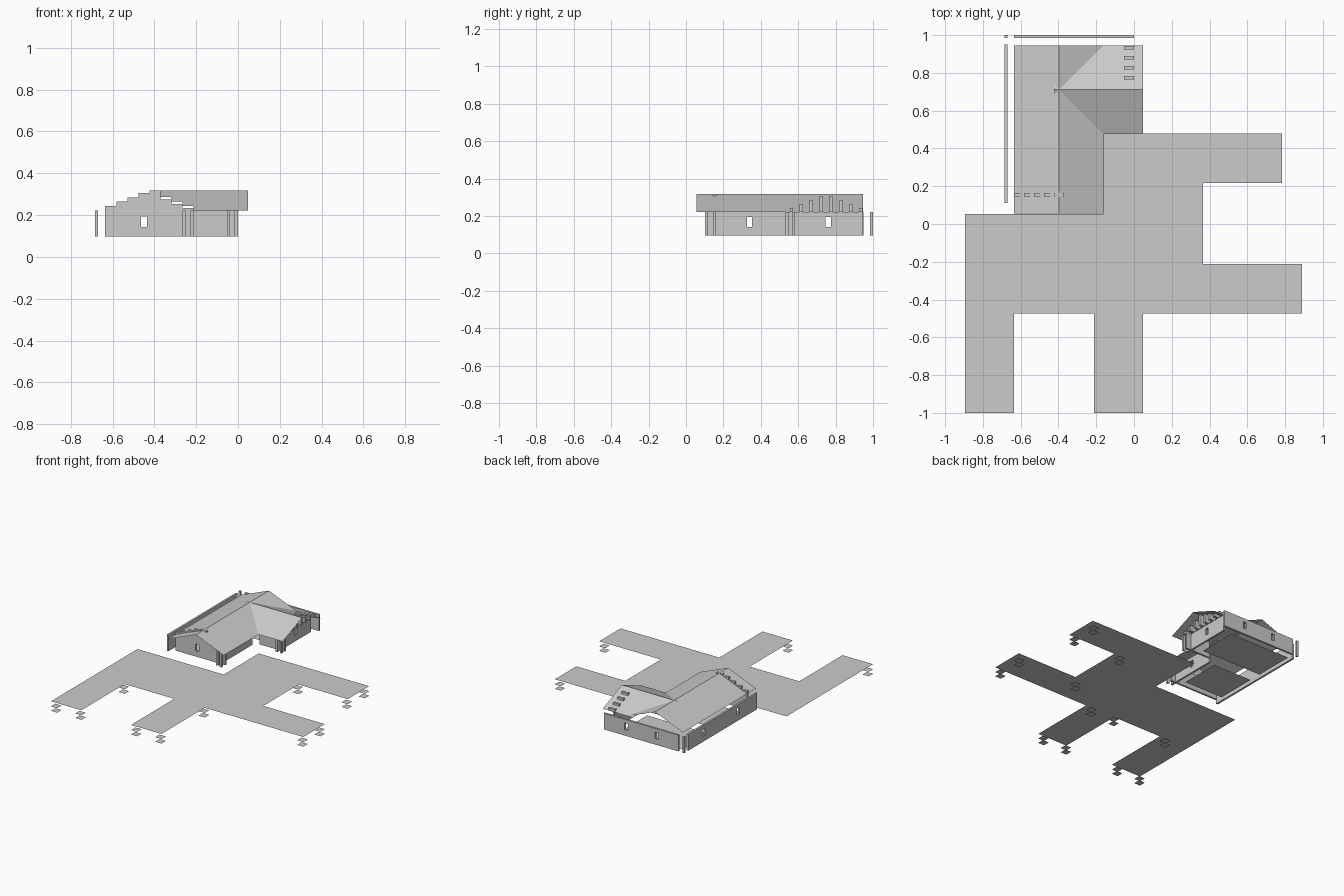
import bpy, bmesh

if "Cube" in bpy.data.objects:
    bpy.data.objects.remove(bpy.data.objects["Cube"])

T = 0.0528                       # tile size of the modular kit
RISE = 0.4                       # roof pitch
EAVE = 0.222
WALL_B, WALL_T = 0.097, 0.222


def add_mesh(name, polys):
    """One object from a list of polygons."""
    bm = bmesh.new()
    for p in polys:
        bm.faces.new([bm.verts.new(v) for v in p])
    bmesh.ops.remove_doubles(bm, verts=bm.verts, dist=1e-5)
    me = bpy.data.meshes.new(name)
    bm.to_mesh(me)
    bm.free()
    ob = bpy.data.objects.new(name, me)
    bpy.context.collection.objects.link(ob)
    return ob


def flat(x0, x1, y0, y1, z):
    return [(x0, y0, z), (x1, y0, z), (x1, y1, z), (x0, y1, z)]


def box(x0, x1, y0, y1, z0, z1):
    b, t = flat(x0, x1, y0, y1, z0), flat(x0, x1, y0, y1, z1)
    sides = [[b[i], b[(i + 1) % 4], t[(i + 1) % 4], t[i]] for i in range(4)]
    return [b[::-1], t] + sides


def wall(name, axis, a0, a1, c, windows=(), th=0.015):
    """Wall along an axis, assembled around its window openings."""
    def seg(u0, u1, z0, z1):
        if axis == 'x':
            return box(u0, u1, c - th / 2, c + th / 2, z0, z1)
        return box(c - th / 2, c + th / 2, u0, u1, z0, z1)
    parts, u = [], a0
    for w in windows:
        parts += seg(u, w - 0.014, WALL_B, WALL_T)
        parts += seg(w - 0.014, w + 0.014, WALL_B, 0.142)
        parts += seg(w - 0.014, w + 0.014, 0.194, WALL_T)
        u = w + 0.014
    parts += seg(u, a1, WALL_B, WALL_T)
    add_mesh(name, parts)


# Boardwalk deck
outline = [(-.894, .053), (-.894, -1), (-.635, -1), (-.635, -.473), (-.212, -.473),
           (-.212, -1), (.048, -1), (.048, -.473), (.889, -.473), (.889, -.213),
           (.365, -.213), (.365, .218), (.783, .218), (.783, .479), (-.159, .479),
           (-.159, .053)]
add_mesh("deck", [[(x, y, 0.075) for x, y in reversed(outline)][::-1]])

# Stacked support plates under arm ends and inner corners
spots = [(-.868, -.974), (-.661, -.974), (-.186, -.974), (.022, -.974),
         (.863, -.447), (.863, -.239), (.757, .244), (.757, .453),
         (-.661, -.447), (-.186, -.447), (.022, -.447), (.339, -.239), (.339, .244)]
h = T / 2
add_mesh("support_plates", [flat(x - h, x + h, y - h, y + h, z)
                            for x, y in spots for z in (0.001, 0.036)])

# Main roof: two slopes meeting on a ridge along y
X0, XR, X1 = -.635, -.3975, -.16
Y0, Y1 = .055, .945
RZ = EAVE + RISE * (XR - X0)
add_mesh("main_roof", [
    [(X0, Y0, EAVE), (XR, Y0, RZ), (XR, Y1, RZ), (X0, Y1, EAVE)],
    [(XR, Y0, RZ), (X1, Y0, EAVE), (X1, Y1, EAVE), (XR, Y1, RZ)]])

# Wing roof: tile rows whose inner ends step along the valley
WR, E = .711, .048
rows = []
for side in (-1, 1):
    for j in range(5):
        d0 = 0.235 - T * j
        d1 = max(d0 - T, 0)
        x = -.212 - T * j
        ya, yb = WR + side * d0, WR + side * d1
        za, zb = RZ - RISE * d0, RZ - RISE * d1
        q = [(x, ya, za), (E, ya, za), (E, yb, zb), (x, yb, zb)]
        rows.append(q if side < 0 else q[::-1])
add_mesh("wing_roof", rows)

# Stepped gable infill of the main block
gable = []
for i in range(9):
    x = X0 + T * i
    top = EAVE + 0.021 * (i + 1) if i < 4 else RZ - 0.021 * (i - 4)
    if i > 4:
        top -= 0.021
    if top > WALL_T + 0.002:
        gable += box(x, x + T, .145, .163, WALL_T, top)
add_mesh("main_gable", gable)

# Gable plates of the wing, set crosswise
plates = []
for i in range(9):
    y = .511 + T * i
    top = EAVE + 0.021 * (min(i, 8 - i) + (1 if i > 4 else 0))
    if top > WALL_T + 0.002:
        plates += box(-.053, 0, y - .009, y + .009, WALL_T, top)
add_mesh("wing_gable_plates", plates)

# Walls
wall("west_wall", 'y', .11, .95, -.677, (.34, .76))
wall("north_wall", 'x', -.635, 0, .992, (-.45, -.19))
wall("main_south_wall", 'x', -.635, -.212, .154, (-.45,))
wall("main_east_wall", 'y', .11, .532, -.257, (.34,))
wall("wing_south_wall", 'x', -.212, 0, .575)
wall("wing_east_wall", 'y', .532, .945, -.045, (.76,))

# Corner posts
posts = []
for x, y in [(-.677, .992), (-.22, .11), (-.008, .54)]:
    posts += box(x - .008, x + .008, y - .008, y + .008, WALL_B, WALL_T)
add_mesh("corner_posts", posts)

# Floor panels
add_mesh("floor_panels", [flat(-.635, -.3, .21, .53, .093),
                          flat(-.635, -.11, .63, .945, .093)])
